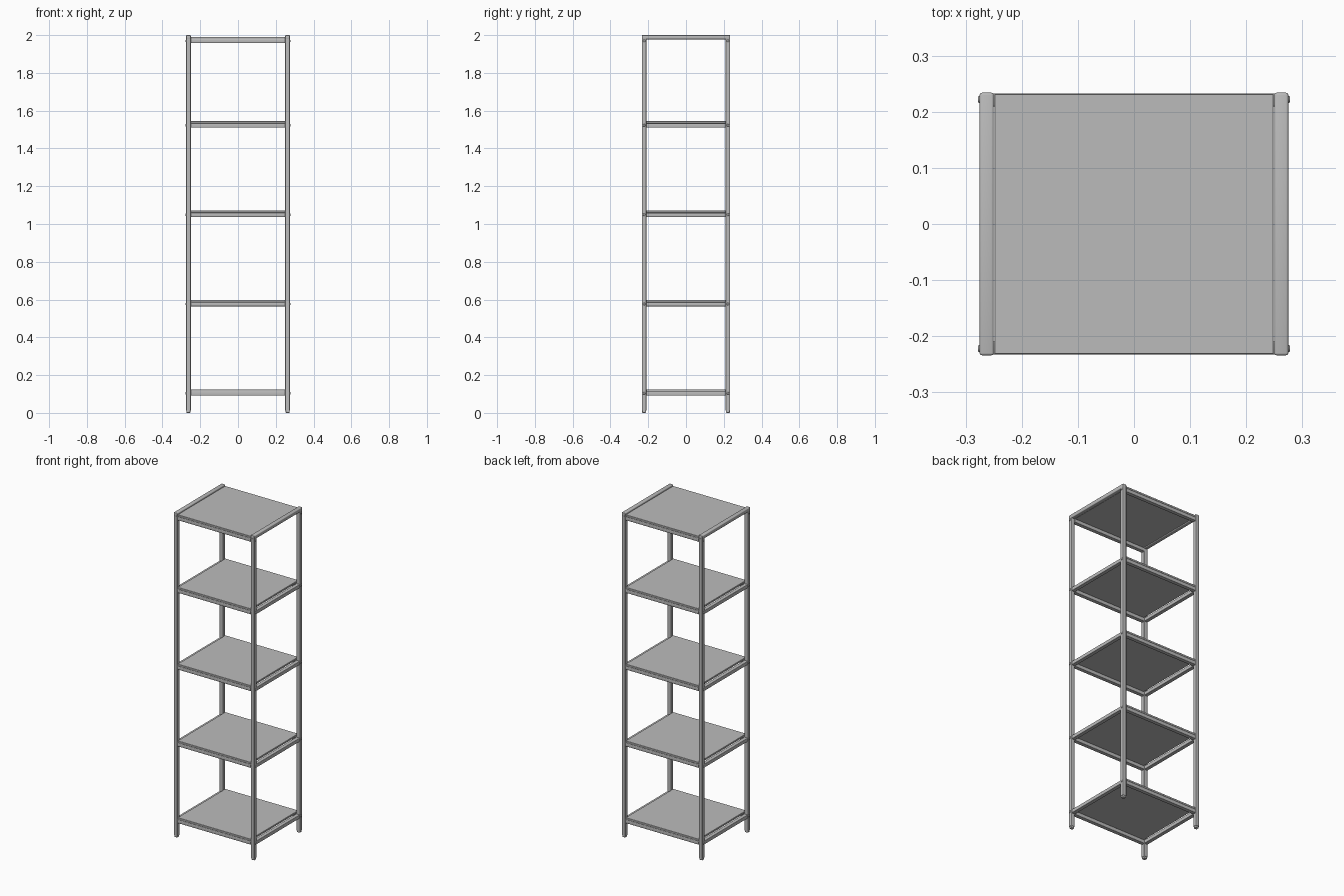
import bpy, bmesh, math
from mathutils import Vector, Matrix

if "Cube" in bpy.data.objects:
    bpy.data.objects.remove(bpy.data.objects["Cube"])

W, D, T = 0.275, 0.234, 0.025          # half width, half depth, tube size
BOTTOMS = [0.091, 0.564, 1.037, 1.510, 1.957]   # underside of each shelf frame
RAIL_H, PANEL_H = 0.0225, 0.0115

metal = bpy.data.materials.new("grey_metal")
metal.diffuse_color = (0.5, 0.5, 0.5, 1)
metal.use_nodes = True
metal.node_tree.nodes["Principled BSDF"].inputs["Base Color"].default_value = metal.diffuse_color


def finish(bm, name):
    me = bpy.data.meshes.new(name)
    bm.to_mesh(me)
    bm.free()
    me.materials.append(metal)
    ob = bpy.data.objects.new(name, me)
    bpy.context.collection.objects.link(ob)
    bpy.ops.object.select_all(action='DESELECT')
    ob.select_set(True)
    bpy.context.view_layer.objects.active = ob
    bpy.ops.object.shade_smooth_by_angle(angle=math.radians(35))
    return ob


def box(name, lo, hi, bevel=0.0, axis=None, seg=3):
    """Box between two corners; bevels edges along axis, or all edges."""
    lo, hi = Vector(lo), Vector(hi)
    bm = bmesh.new()
    bmesh.ops.create_cube(bm, size=1)
    for v in bm.verts:
        v.co = Vector([lo[i] + (v.co[i] + 0.5) * (hi[i] - lo[i]) for i in range(3)])
    if bevel:
        edges = [e for e in bm.edges if axis is None or
                 abs((e.verts[0].co - e.verts[1].co).normalized()[axis]) > 0.9]
        bmesh.ops.bevel(bm, geom=edges, offset=bevel, segments=seg,
                        profile=0.5, affect='EDGES')
    return finish(bm, name)


def span(s, a, b):
    return min(s * a, s * b), max(s * a, s * b)


for sx in (-1, 1):
    x0, x1 = span(sx, W - T, W)
    # rounded rail joining the posts at the top
    box("top_side_rail", (x0, -D, 1.977), (x1, D, 2.0), 0.004)
    for sy in (-1, 1):
        y0, y1 = span(sy, D - T + 0.001, D)
        box("post", (x0, y0, 0.012), (x1, y1, 1.98), 0.004, 2)
        # foot cap
        box("foot", (x0 + 0.002, y0 + 0.002, 0), (x1 - 0.002, y1 - 0.002, 0.014), 0.003)
        # screw heads on the outer side
        for z in BOTTOMS:
            bm = bmesh.new()
            bmesh.ops.create_cone(bm, cap_ends=True, segments=16, radius1=0.0075,
                                  radius2=0.005, depth=0.004)
            bm.transform(Matrix.Translation((sx * (W + 0.001), sy * 0.222, z + 0.0125))
                         @ Matrix.Rotation(sx * math.pi / 2, 4, 'Y'))
            finish(bm, "screw_head")

for i, z in enumerate(BOTTOMS):
    top = z + RAIL_H
    for s in (-1, 1):
        # front and back rails
        y0, y1 = span(s, D - T, D - 0.001)
        box("cross_rail", (-W + T, y0, z), (W - T, y1, top), 0.003, 0)
        # side rails (the top level uses the top side rail)
        if i < 4:
            x0, x1 = span(s, W - T, W - 0.001)
            box("side_rail", (x0, -D + T, z), (x1, D - T, top), 0.003, 1)
    # shelf board
    box("shelf", (-W + T + 0.001, -D + 0.002, top),
        (W - T - 0.001, D - 0.002, top + PANEL_H), 0.001, None, 1)
